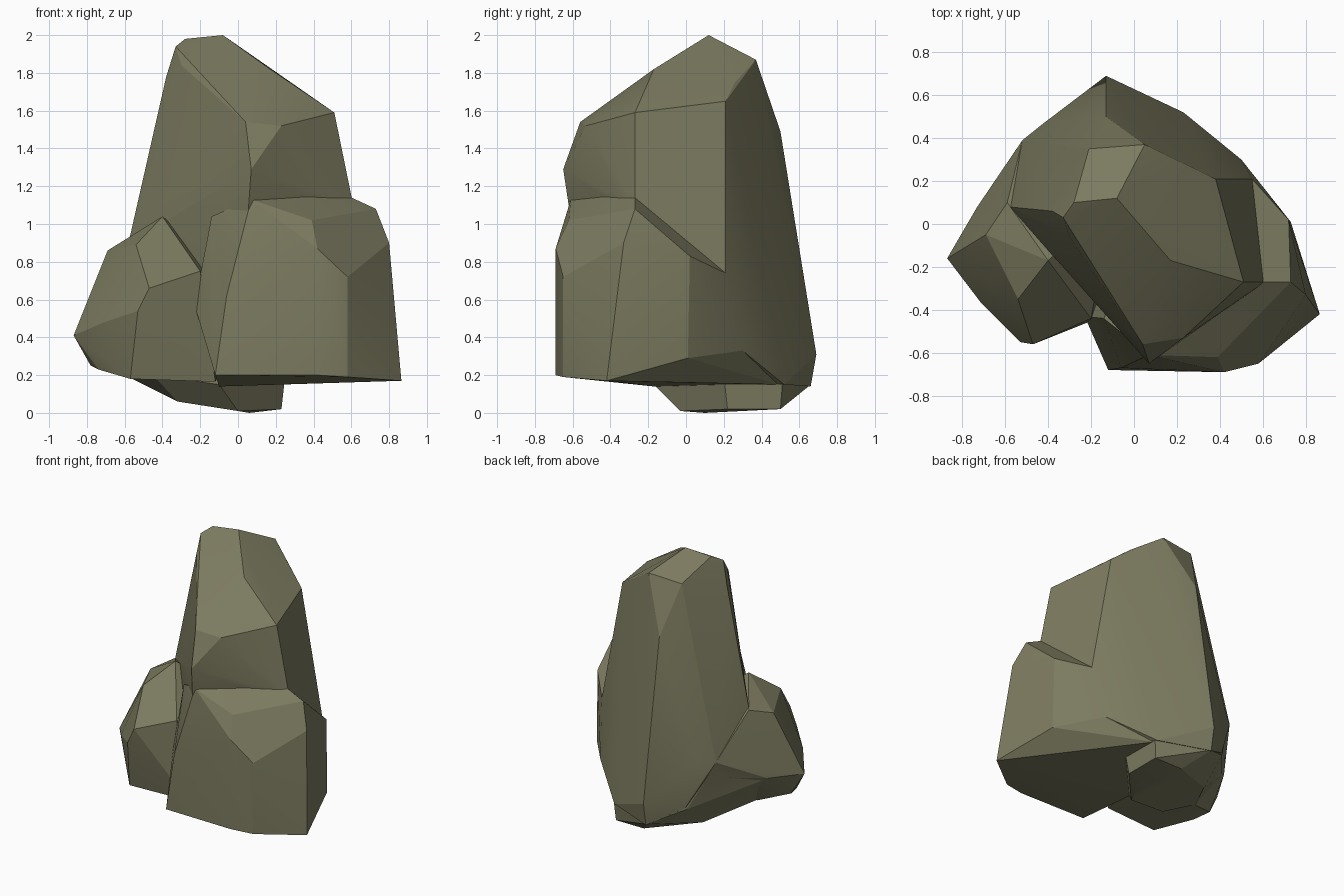
import bpy, bmesh
from math import radians

mat = bpy.data.materials.new("olive_stone")
mat.diffuse_color = (0.20, 0.195, 0.115, 1)


def hull(name, pts):
    """Convex faceted stone through the given corner points."""
    bm = bmesh.new()
    for p in pts:
        bm.verts.new(p)
    r = bmesh.ops.convex_hull(bm, input=bm.verts[:])
    junk = {e for e in r["geom_interior"] + r["geom_unused"]
            if isinstance(e, bmesh.types.BMVert) and e.is_valid and not e.link_faces}
    bmesh.ops.delete(bm, geom=list(junk), context='VERTS')
    bmesh.ops.recalc_face_normals(bm, faces=bm.faces[:])
    me = bpy.data.meshes.new(name)
    bm.to_mesh(me)
    bm.free()
    me.materials.append(mat)
    ob = bpy.data.objects.new(name, me)
    bpy.context.collection.objects.link(ob)
    return ob


# Tall main stone
tall = hull("boulder", [
    (-.08, .12, 2.0), (-.28, .10, 1.98), (.05, .37, 1.87), (-.21, .35, 1.85),
    (-.33, .03, 1.94), (-.30, -.06, 1.84), (-.38, .06, 1.78), (-.41, .08, 1.5),
    (.17, -.17, 1.82), (.51, -.27, 1.59), (.25, .26, 1.75), (.38, .21, 1.65),
    (.23, -.53, 1.52), (.04, -.56, 1.54), (.07, -.65, 1.29), (.07, -.61, 1.1),
    (.61, -.27, 1.1), (.55, .21, .74), (.50, .30, .33), (.23, .52, .15),
    (-.13, .50, 1.49), (-.25, .44, 1.34), (-.13, .69, .31), (-.13, .66, .14),
    (-.35, .51, .27), (-.42, .47, .62), (-.52, .39, .61), (-.58, .08, .90),
    (-.43, -.05, 1.26), (-.45, -.05, .25), (0, -.5, .3), (.5, -.2, .3)])

# Lower shoulder at front right
shoulder = hull("front_shoulder", [
    (.07, -.61, 1.13), (-.14, -.44, 1.04), (.36, -.38, 1.18), (.60, -.27, 1.14),
    (.73, -.27, 1.08), (.39, -.62, 1.02), (.42, -.69, .87), (.58, -.65, .72),
    (.80, -.33, .90), (.82, -.33, .58), (.865, -.42, .17), (.58, -.65, .19),
    (.42, -.69, .20), (-.12, -.68, .20), (-.06, -.67, .62), (.01, -.65, .80),
    (.72, .02, .83), (.73, .01, .29), (.50, .30, .33), (.55, .21, .74),
    (.23, .49, .15), (-.23, -.43, .57), (-.10, -.17, .14)])

# Small stone at the left
side = hull("left_stone", [
    (-.40, -.17, 1.04), (-.54, -.35, .89), (-.69, -.05, .86), (-.59, .10, .91),
    (-.20, -.44, .75), (-.47, -.56, .66), (-.53, -.55, .54), (-.71, -.37, .48),
    (-.87, -.16, .41), (-.78, -.13, .25), (-.74, -.25, .23), (-.57, -.47, .18),
    (-.12, -.42, .165), (-.73, .08, .43), (-.52, .39, .61), (-.10, .10, .2),
    (-.42, .46, .5), (-.10, .10, .8), (-.57, -.03, .18)])

# Inset foot, sloping up into the back and left stones
foot = hull("foot", [
    (.23, .50, .02), (.23, .22, .02), (0, .50, .02), (.06, .10, 0), (0, -.03, .01),
    (-.32, -.08, .06), (-.36, .31, .09), (-.57, -.03, .185), (-.10, -.17, .15),
    (.25, .20, .2), (.24, .51, .15), (-.13, .655, .145), (-.36, .50, .26),
    (-.51, .38, .59), (-.72, .07, .42), (-.45, -.2, .2), (-.1, .1, .4)])

# Fuse the stones into one skin
bpy.context.view_layer.objects.active = tall
for other in (shoulder, side, foot):
    m = tall.modifiers.new("fuse", 'BOOLEAN')
    m.operation, m.solver, m.object = 'UNION', 'EXACT', other
    bpy.ops.object.modifier_apply(modifier=m.name)
    bpy.data.objects.remove(other, do_unlink=True)

# Merge nearly flat triangles into broad facets
bm = bmesh.new()
bm.from_mesh(tall.data)
bmesh.ops.remove_doubles(bm, verts=bm.verts[:], dist=0.004)
bmesh.ops.dissolve_limit(bm, angle_limit=radians(4), verts=bm.verts[:], edges=bm.edges[:])
bm.to_mesh(tall.data)
bm.free()

tall.select_set(True)
bpy.ops.object.shade_smooth_by_angle(angle=radians(16))
